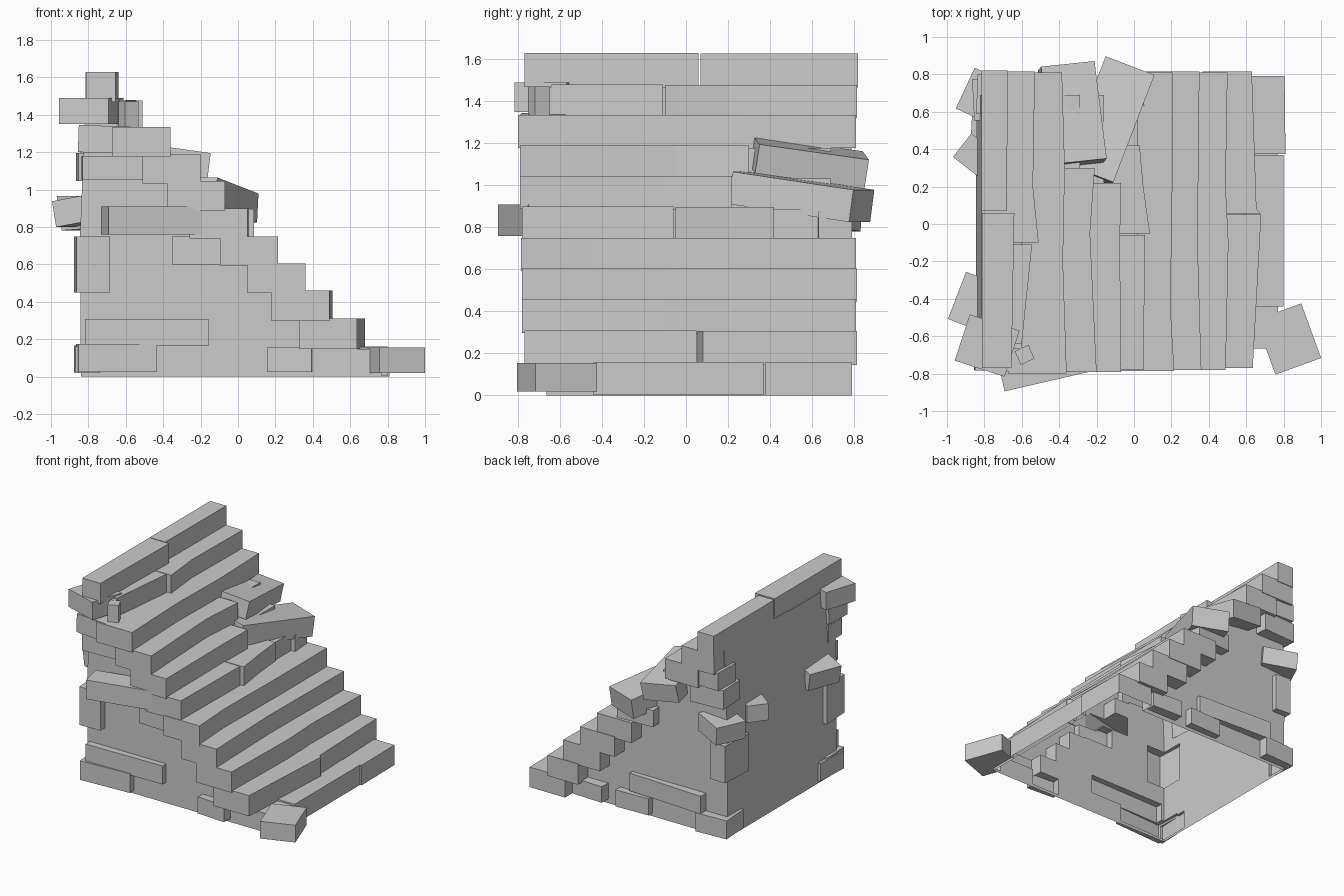
import bpy, bmesh
from math import radians
from mathutils import Matrix, Euler

if "Cube" in bpy.data.objects:
    bpy.data.objects.remove(bpy.data.objects["Cube"])

H = [0.015, .16, .31, .46, .605, .75, .90, 1.045, 1.19, 1.335, 1.48, 1.63]


def prism(bm, pts, vec):
    """Closed prism from a planar loop of 3D points."""
    a = [bm.verts.new(p) for p in pts]
    b = [bm.verts.new([p[i] + vec[i] for i in range(3)]) for p in pts]
    n = len(a)
    bm.faces.new(a[::-1])
    bm.faces.new(b)
    for i in range(n):
        j = (i + 1) % n
        bm.faces.new((a[i], a[j], b[j], b[i]))


def block(bm, c, s, yaw=0, tilt_x=0, tilt_y=0):
    rot = Euler([radians(v) for v in (tilt_x, tilt_y, yaw)]).to_matrix().to_4x4()
    bmesh.ops.create_cube(bm, size=1, matrix=Matrix.Translation(c) @ rot @ Matrix.Diagonal((*s, 1)))


def make(name, bm):
    bmesh.ops.recalc_face_normals(bm, faces=bm.faces)
    me = bpy.data.meshes.new(name)
    bm.to_mesh(me)
    bm.free()
    ob = bpy.data.objects.new(name, me)
    bpy.context.collection.objects.link(ob)
    return ob


# Core masonry: stepped profile swept across the width, set back from the step ends
front = [.80, .62, .50, .35, .21, .05, -.10, -.23, -.37, -.54]
prof = [(-.84, 0), (front[0] - .03, 0)]
for i, x in enumerate(front):
    prof.append((x - .03 - .03 * (i > 5), H[i + 1] - .012))
    if i < 9:
        prof.append((front[i + 1] - .03 - .03 * (i > 4), H[i + 1] - .012))
prof += [(-.815, H[10] - .012), (-.845, .75)]
bm = bmesh.new()
prism(bm, [(x, -.665, z) for x, z in prof], (0, 1.355, 0))
core = make("staircase", bm)

# Step stones: (y, x) points along each worn front edge
steps = [
    [[(-.44, .80), (.37, .80)], [(.375, .81), (.79, .805)]],
    [[(-.77, .635), (.05, .68)], [(.055, .68), (.08, .655), (.815, .63)]],
    [[(-.78, .49), (-.1, .505), (.2, .49), (.81, .50)]],
    [[(-.78, .36), (-.1, .34), (.815, .35)]],
    [[(-.785, .215), (-.45, .195), (.2, .205), (.81, .205)]],
    [[(-.78, .05), (-.06, .06)], [(-.05, .085), (.2, .05), (.42, .03)]],
    [[(-.79, -.07), (-.1, -.075), (.22, -.07)]],
    [[(-.79, -.20), (-.05, -.235), (.3, -.21)]],
    [[(-.80, -.36), (-.2, -.38), (.3, -.37), (.81, -.385)]],
    [[(-.64, -.60), (-.11, -.545)], [(-.10, -.51), (.2, -.54), (.815, -.53)]],
    [[(-.77, -.655), (.06, -.64)], [(.07, -.68), (.82, -.675)]],
]
bm = bmesh.new()
for i, row in enumerate(steps):
    for k, edge in enumerate(row):
        back = -.812 if i >= 9 else edge[0][1] - .31
        e = .003 * k
        pts = [(x, y, H[i] - .012 - e) for y, x in edge]
        pts += [(back - e, edge[-1][0], pts[0][2]), (back - e, edge[0][0], pts[0][2])]
        prism(bm, pts, (0, 0, H[i + 1] - pts[0][2] - e))

# Fallen and shifted stones on the stair front
block(bm, (.825, -.615, .087), (.26, .31, .135), 20)
block(bm, (-.135, .55, .945), (.28, .62, .155), -21, -8)
block(bm, (-.33, .585, 1.11), (.29, .53, .14), 6, -8, 8)
block(bm, (-.10, .70, .81), (.3, .16, .13), 4)

# Side stones on the near side
block(bm, (-.65, -.62, .10), (.42, .22, .15), 3)
block(bm, (-.49, -.62, .235), (.66, .19, .145), 1)
block(bm, (.28, -.65, .09), (.24, .16, .13), -4)
block(bm, (-.22, -.64, .675), (.26, .18, .15), -2)
block(bm, (-.40, -.735, .835), (.64, .18, .15), 13)
block(bm, (-.78, -.61, .60), (.18, .24, .30), 3)
block(bm, (-.60, -.65, 1.115), (.47, .18, .13), 2)
block(bm, (-.62, -.68, 1.265), (.46, .22, .145), -2, 0, 2)
block(bm, (-.785, -.65, 1.42), (.28, .26, .14), -18)
block(bm, (-.585, -.70, 1.40), (.08, .08, .14), 25)

# Stones along the back wall
block(bm, (-.82, -.43, .89), (.25, .27, .14), -21, 0, -10)
block(bm, (-.80, -.58, .09), (.13, .28, .14), -2)
block(bm, (-.84, .36, .90), (.20, .16, .13), -38)

# Side stones on the far side
block(bm, (-.78, .67, .86), (.26, .24, .14), -25, 0, -4)
block(bm, (-.72, .67, 1.12), (.28, .22, .15), 3)
block(bm, (-.70, .69, 1.265), (.28, .21, .14), -2)
block(bm, (-.80, .60, .60), (.13, .28, .29), -3)
block(bm, (-.74, .64, .095), (.26, .23, .145), 3)
block(bm, (-.34, .65, .235), (.64, .18, .14), -3)
block(bm, (-.05, .65, .09), (.28, .19, .13), 2)
block(bm, (.32, .67, .095), (.26, .19, .125), -2)
stones = make("stones", bm)

# Fuse into one masonry shell
mod = core.modifiers.new("fuse", 'BOOLEAN')
mod.operation, mod.solver, mod.use_self, mod.object = 'UNION', 'EXACT', True, stones
fused = bpy.data.meshes.new_from_object(core.evaluated_get(bpy.context.evaluated_depsgraph_get()))
core.modifiers.clear()
core.data = fused
bpy.data.objects.remove(stones)

# Open underside
bm = bmesh.new()
bm.from_mesh(fused)
under = [f for f in bm.faces if f.normal.z < -.9 and f.calc_center_median().z < .012]
bmesh.ops.delete(bm, geom=under, context='FACES')
bm.to_mesh(fused)
bm.free()
